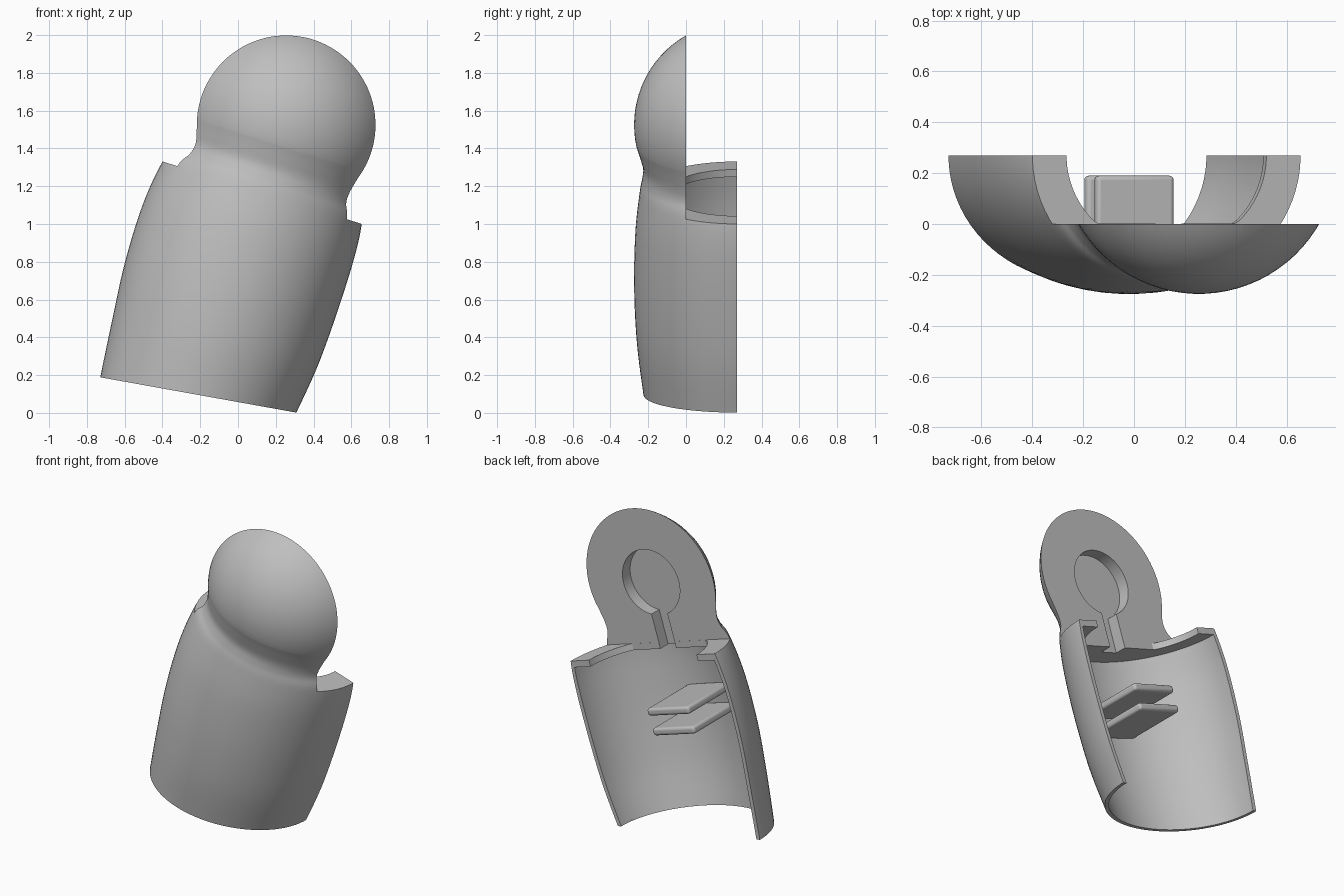
import bpy, bmesh, math
from mathutils import Matrix, Vector

cube = bpy.data.objects.get("Cube")
if cube:
    bpy.data.objects.remove(cube, do_unlink=True)

grey = bpy.data.materials.new("plain grey")
grey.use_nodes = True
grey.diffuse_color = (0.52, 0.52, 0.52, 1)
grey.node_tree.nodes["Principled BSDF"].inputs["Base Color"].default_value = grey.diffuse_color

BACK = 0.27                       # rear plane of the half sleeve
BALL = Vector((0.255, 0, 1.525))  # shoulder ball centre
R = 0.545
TILT = math.radians(17.4)
FRAME = Matrix.Translation(BALL) @ Matrix.Rotation(TILT, 4, "Y")
RIM = -0.382                      # rim height along the arm axis
SEG = 80


def make_object(name, bm):
    bmesh.ops.recalc_face_normals(bm, faces=bm.faces)
    mesh = bpy.data.meshes.new(name)
    bm.to_mesh(mesh)
    bm.free()
    mesh.materials.append(grey)
    obj = bpy.data.objects.new(name, mesh)
    bpy.context.collection.objects.link(obj)
    return obj


def loft(name, stations, floor=-9):
    """Closed skin over elliptical rings given as (x, z, tilt, half width, depth)."""
    bm = bmesh.new()
    rings = []
    for x, z, t, w, d in stations:
        ring = []
        for i in range(SEG):
            a = 2 * math.pi * (i + 0.5) / SEG
            k = w * math.cos(a)
            ring.append(bm.verts.new((x + k * math.cos(t), max(floor, BACK - d * math.sin(a)),
                                      z - k * math.sin(t))))
        rings.append(ring)
    for lo, hi in zip(rings, rings[1:]):
        for i in range(SEG):
            j = (i + 1) % SEG
            bm.faces.new((lo[i], lo[j], hi[j], hi[i]))
    bm.faces.new(rings[0])
    bm.faces.new(rings[-1])
    return make_object(name, bm)


def box(name, lo, hi, matrix=Matrix()):
    bm = bmesh.new()
    bmesh.ops.create_cube(bm, size=1)
    for v in bm.verts:
        v.co = matrix @ Vector([l + (c + 0.5) * (h - l) for c, l, h in zip(v.co, lo, hi)])
    return make_object(name, bm)


def axis_station(s, w, d, shift=0.0):
    p = FRAME @ Vector((shift, 0, s))
    return (p.x, p.z, TILT, w, d)


def smooth_path(pts, steps):
    """Catmull-Rom interpolation through the stations."""
    out = []
    for i in range(len(pts) - 1):
        quad = [pts[max(i - 1, 0)], pts[i], pts[i + 1], pts[min(i + 2, len(pts) - 1)]]
        for k in range(steps):
            t = k / steps
            out.append(tuple(0.5 * (2 * b + (c - a) * t + (2 * a - 5 * b + 4 * c - d) * t * t
                                    + (3 * b - a - 3 * c + d) * t ** 3)
                             for a, b, c, d in zip(*quad)))
    return out + [pts[-1]]


def cut(obj, cutter):
    mod = obj.modifiers.new("cut", "BOOLEAN")
    mod.operation = "DIFFERENCE"
    mod.solver = "EXACT"
    mod.object = cutter
    bpy.context.view_layer.objects.active = obj
    bpy.ops.object.modifier_apply(modifier=mod.name)
    bpy.data.objects.remove(cutter, do_unlink=True)


def shade(obj, angle):
    bpy.ops.object.select_all(action="DESELECT")
    obj.select_set(True)
    bpy.context.view_layer.objects.active = obj
    bpy.ops.object.shade_smooth_by_angle(angle=math.radians(angle))


# Sleeve, neck and ball as one lofted solid
sleeve = [(-0.21, 0.095, math.radians(10.2), 0.528, 0.495),
          (-0.122, 0.37, math.radians(12.5), 0.558, 0.53),
          (-0.035, 0.67, math.radians(13), 0.578, 0.545),
          (0.055, 0.96, math.radians(14), 0.578, 0.538)]
neck = [axis_station(RIM, 0.553, 0.515, -0.014),
        axis_station(-0.30, 0.516, 0.501, -0.007),
        axis_station(-0.24, 0.51, 0.497),
        axis_station(-0.17, 0.521, 0.515)]
ball = []
for i in range(25):
    a = math.radians(-12 + i * 4)
    ball.append(axis_station(R * math.sin(a), R * math.cos(a), R * math.cos(a)))
arm = loft("arm_shell", smooth_path(sleeve + neck + ball[:1], 6) + ball[1:])

# Hollow sleeve up to the underside of the rim lip
WALL = 0.025
inner = sleeve + [axis_station(RIM - 0.04, 0.562, 0.522, -0.014)]
inner = [(x, z, t, w - WALL, d - WALL) for x, z, t, w, d in smooth_path(inner, 6)]
x, z, t, w, d = inner[0]
inner.insert(0, (x - 0.06, z - 0.2, t, w - 0.02, d - 0.02))
cut(arm, loft("cavity", inner))

# Open back, flat ball back with rim shelf, and the lip opening
cut(arm, box("back_cutter", (-3, BACK, -3), (3, 3, 4)))
cut(arm, box("shelf_cutter", (-2, 0, RIM + 0.001), (2, 2, 2), FRAME))
cut(arm, loft("lip_cutter", [axis_station(s, 0.412, 0.375, -0.014)
                             for s in (RIM - 0.07, RIM + 0.08)], 0.001))

# Keyhole socket in the flat back of the ball
bm = bmesh.new()
bmesh.ops.create_cone(bm, cap_ends=True, segments=64, radius1=0.21, radius2=0.21, depth=0.18,
                      matrix=Matrix.Translation((BALL.x, 0.01, BALL.z))
                      @ Matrix.Rotation(math.pi / 2, 4, "X"))
cut(arm, make_object("socket_cutter", bm))
cut(arm, box("slot_cutter", (-0.06, -0.08, RIM - 0.08), (0.06, 0.1, -0.1), FRAME))
shade(arm, 28)

# Two rounded fins on the inner wall
for name, cx, cz in (("upper_fin", 0.0, 0.81), ("lower_fin", -0.04, 0.69)):
    m = Matrix.Translation((cx, 0, cz)) @ Matrix.Rotation(TILT, 4, "Y")
    fin = box(name, (-0.16, -0.255, -0.024), (0.16, 0.19, 0.024), m)
    bev = fin.modifiers.new("rounding", "BEVEL")
    bev.width = 0.017
    bev.segments = 4
    shade(fin, 40)
